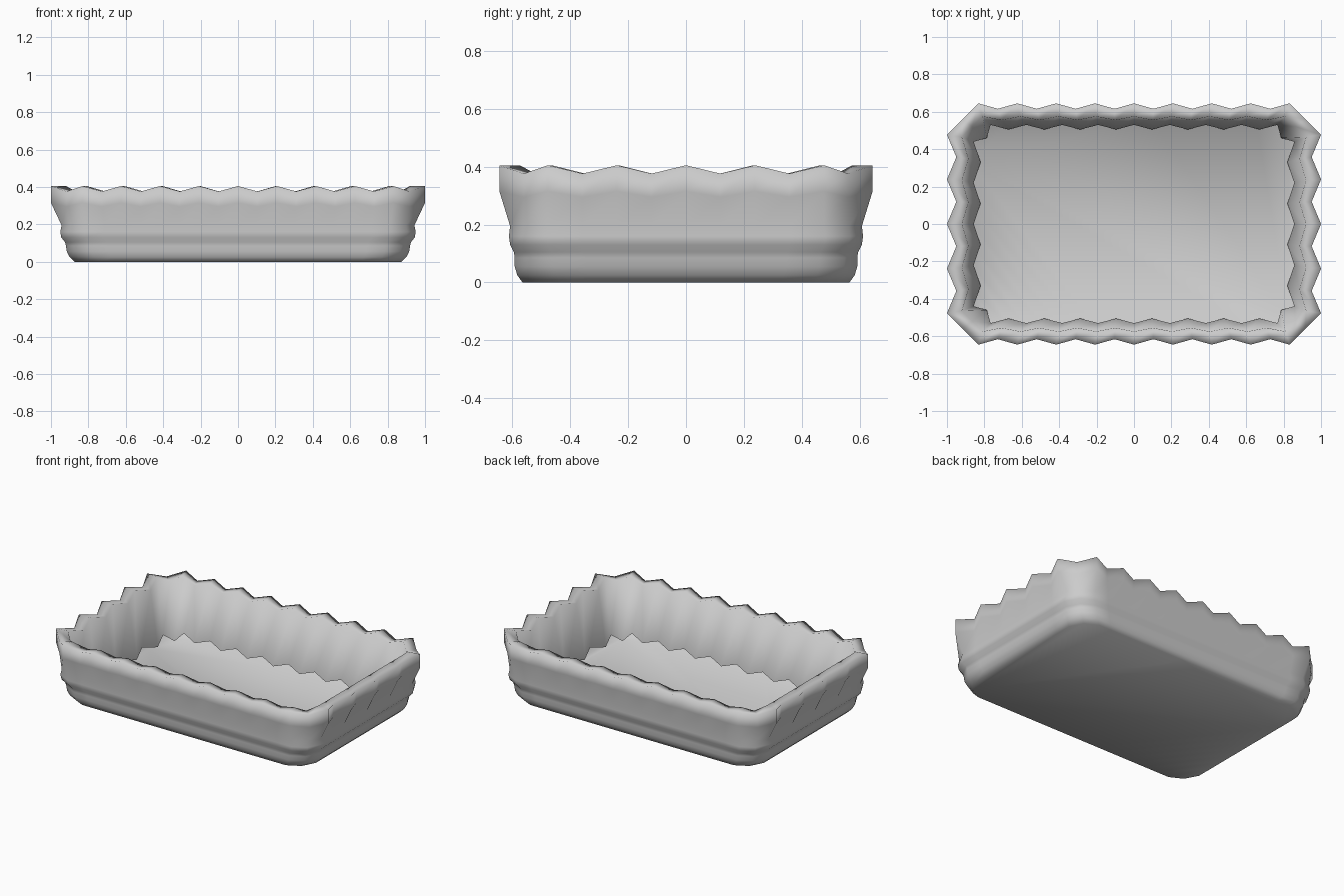
import bpy, bmesh

if "Cube" in bpy.data.objects:
    bpy.data.objects.remove(bpy.data.objects["Cube"])

LONG, SHORT = 16, 8   # zigzag segments along the long and short sides


def ring(X, Y, c, ax, ay, z, dz, m):
    """Chamfered rectangle loop, every second point pulled in (ax, ay) and down (dz);
    m moves each corner's middle point outward along the diagonal."""
    def long_side():
        return [(-(X - c) + 2 * (X - c) * i / LONG, -Y + ay * (i % 2), z - dz * (i % 2))
                for i in range(LONG + 1)]

    def short_side():
        return [(X - ax * (i % 2), -(Y - c) + 2 * (Y - c) * i / SHORT, z - dz * (i % 2))
                for i in range(SHORT + 1)]
    k = c / 2 - m
    half = long_side() + [(X - k, -Y + k, z - dz)] + short_side() + [(X - k, Y - k, z - dz)]
    return half + [(-x, -y, zz) for x, y, zz in half]


# X, Y, corner cut, zigzag x, zigzag y, height, dip, corner bulge
profile = [
    (0.875, 0.565, 0.13, 0, 0, 0.0, 0, 0.02),           # foot
    (0.90, 0.583, 0.13, 0, 0, 0.025, 0, 0.02),
    (0.915, 0.592, 0.13, 0, 0, 0.055, 0, 0.02),         # lower band
    (0.92, 0.592, 0.13, 0, 0, 0.085, 0, 0.02),
    (0.925, 0.595, 0.13, 0, 0, 0.105, 0, 0.02),
    (0.945, 0.608, 0.13, 0, 0, 0.13, 0, 0.02),          # upper band
    (0.95, 0.612, 0.13, 0, 0, 0.16, 0, 0.02),
    (0.943, 0.608, 0.13, 0, 0, 0.195, 0, 0.02),
    (1.0, 0.645, 0.168, 0.05, 0.029, 0.315, 0.02, 0),   # flared rim
    (1.0, 0.645, 0.168, 0.05, 0.029, 0.405, 0.029, 0),
    (0.92, 0.575, 0.11, 0.035, 0.02, 0.405, 0.029, 0),  # inner lip
    (0.857, 0.53, 0.09, 0.037, 0.025, 0.05, 0.029, -0.025),  # open lower edge of the lining
]

bm = bmesh.new()
loops = [[bm.verts.new(p) for p in ring(*r)] for r in profile]
n = len(loops[0])
for a, b in zip(loops, loops[1:]):
    for i in range(n):
        j = (i + 1) % n
        bm.faces.new((a[i], a[j], b[j], b[i]))
bm.faces.new(loops[0][::-1])   # base, also seen as the inside floor
for f in bm.faces:
    f.smooth = True

mesh = bpy.data.meshes.new("fluted_tray")
bm.to_mesh(mesh)
bm.free()
tray = bpy.data.objects.new("fluted_tray", mesh)
bpy.context.collection.objects.link(tray)
